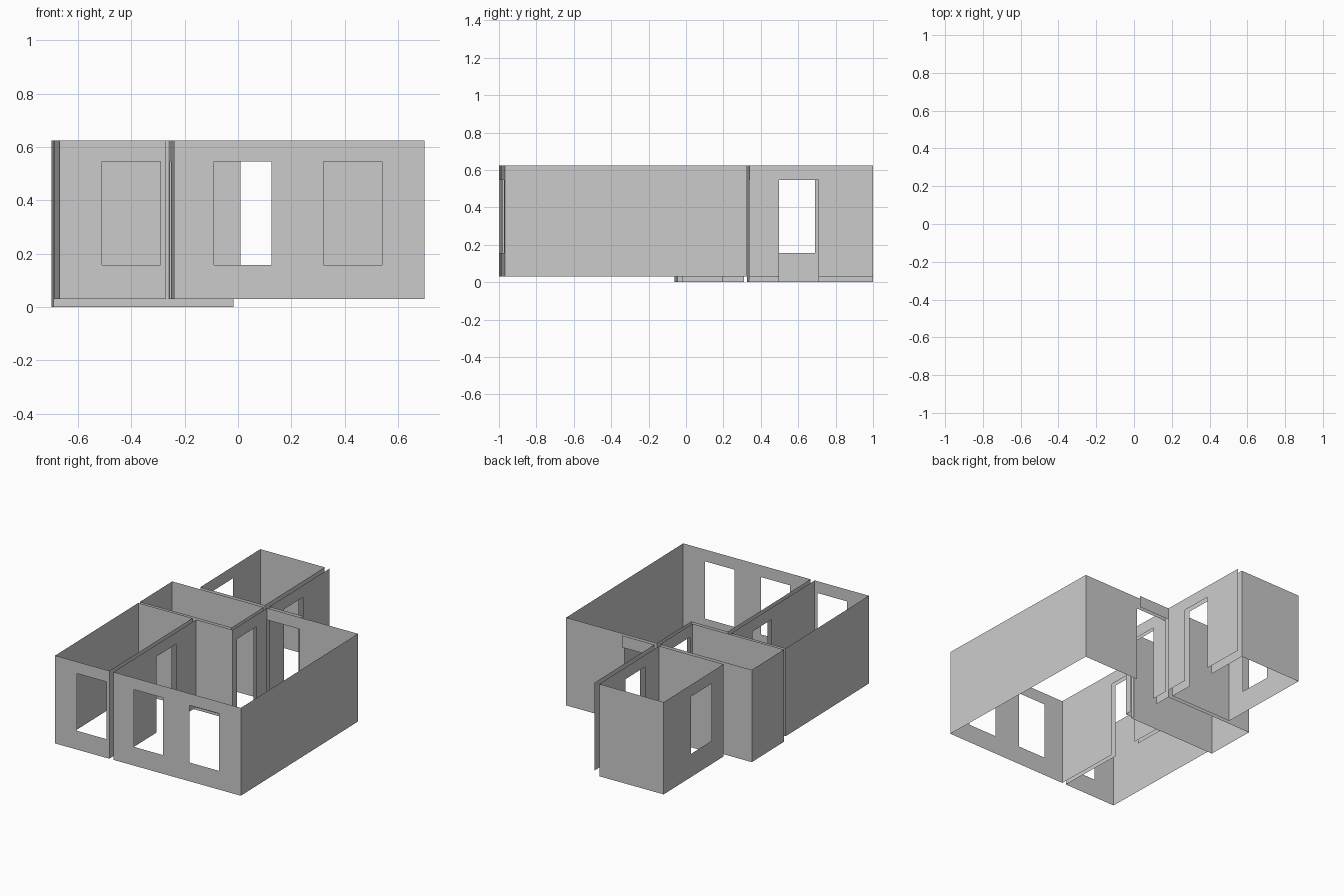
import bpy, bmesh
from math import radians, cos, sin

if "Cube" in bpy.data.objects:
    bpy.data.objects.remove(bpy.data.objects["Cube"])

# The flat is drawn in plan coordinates (u along the front, v to the back),
# then turned slightly and placed on the frame.
ANGLE, OX, OY = radians(1.3), -0.67, -1.0
TOP, HEAD, SILL = 0.625, 0.545, 0.157


def place(u, v, z):
    return (OX + u * cos(ANGLE) - v * sin(ANGLE),
            OY + u * sin(ANGLE) + v * cos(ANGLE), z)


def add_wall(bm, p, q, base, openings=()):
    """Paper-thin wall from p to q; openings are (start, end, sill) in distance from p."""
    length = ((q[0] - p[0]) ** 2 + (q[1] - p[1]) ** 2) ** 0.5

    def panel(s0, s1, z0, z1):
        if s1 - s0 < 1e-4 or z1 - z0 < 1e-4:
            return
        pts = []
        for s, z in ((s0, z0), (s1, z0), (s1, z1), (s0, z1)):
            t = s / length
            pts.append(bm.verts.new(place(p[0] + (q[0] - p[0]) * t,
                                          p[1] + (q[1] - p[1]) * t, z)))
        bm.faces.new(pts)

    at = 0.0
    for s0, s1, sill in sorted(openings):
        panel(at, s0, base, TOP)
        panel(s0, s1, HEAD, TOP)
        panel(s0, s1, base, max(sill, base))
        at = s1
    panel(at, length, base, TOP)


def make_room(name, base, points, openings=None, closed=True):
    """Chain of walls through plan points; openings maps wall index to holes."""
    openings = openings or {}
    bm = bmesh.new()
    count = len(points) if closed else len(points) - 1
    for i in range(count):
        add_wall(bm, points[i], points[(i + 1) % len(points)], base, openings.get(i, ()))
    bmesh.ops.remove_doubles(bm, verts=bm.verts, dist=1e-4)
    mesh = bpy.data.meshes.new(name)
    bm.to_mesh(mesh)
    bm.free()
    obj = bpy.data.objects.new(name, mesh)
    bpy.context.collection.objects.link(obj)
    return obj


# Front left bedroom: window in front, door on the right
make_room("bedroom_walls", 0.03,
          [(0, 0), (0.40, 0), (0.40, 0.92), (0, 0.92)],
          {0: [(0.16, 0.38, SILL)], 1: [(0.475, 0.69, 0)]})

# Living room: L-shaped, two front windows and three doors
make_room("living_room_walls", 0.03,
          [(0.43, 0), (1.37, 0), (1.37, 1.295), (0.70, 1.295), (0.70, 0.915), (0.43, 0.915)],
          {0: [(0.15, 0.365, SILL), (0.56, 0.78, SILL)],
           2: [(0.43, 0.67, 0)],
           3: [(1.295 - 1.18, 1.295 - 0.965, 0)],
           5: [(0.915 - 0.69, 0.915 - 0.475, 0)]})

# Middle bathroom: door on the right
make_room("bathroom_walls", 0.0,
          [(0, 0.94), (0.675, 0.94), (0.675, 1.295), (0, 1.295)],
          {1: [(0.025, 0.24, 0)]})

# Back room: door on the right, window on the left
BACK, FAR = 1.322, 1.985
make_room("back_room_walls", 0.0,
          [(0.19, BACK), (0.665, BACK), (0.665, FAR), (0.19, FAR)],
          {1: [(1.482 - BACK, 1.694 - BACK, 0)],
           3: [(FAR - 1.685, FAR - 1.455, SILL)]})

# Open hallway side: wall with door, and the header over the passage
make_room("hallway_walls", 0.03,
          [(0.70, FAR), (0.70, BACK), (0.94, BACK)],
          {0: [(FAR - 1.694, FAR - 1.482, 0)], 1: [(0, 0.24, 0)]},
          closed=False)
